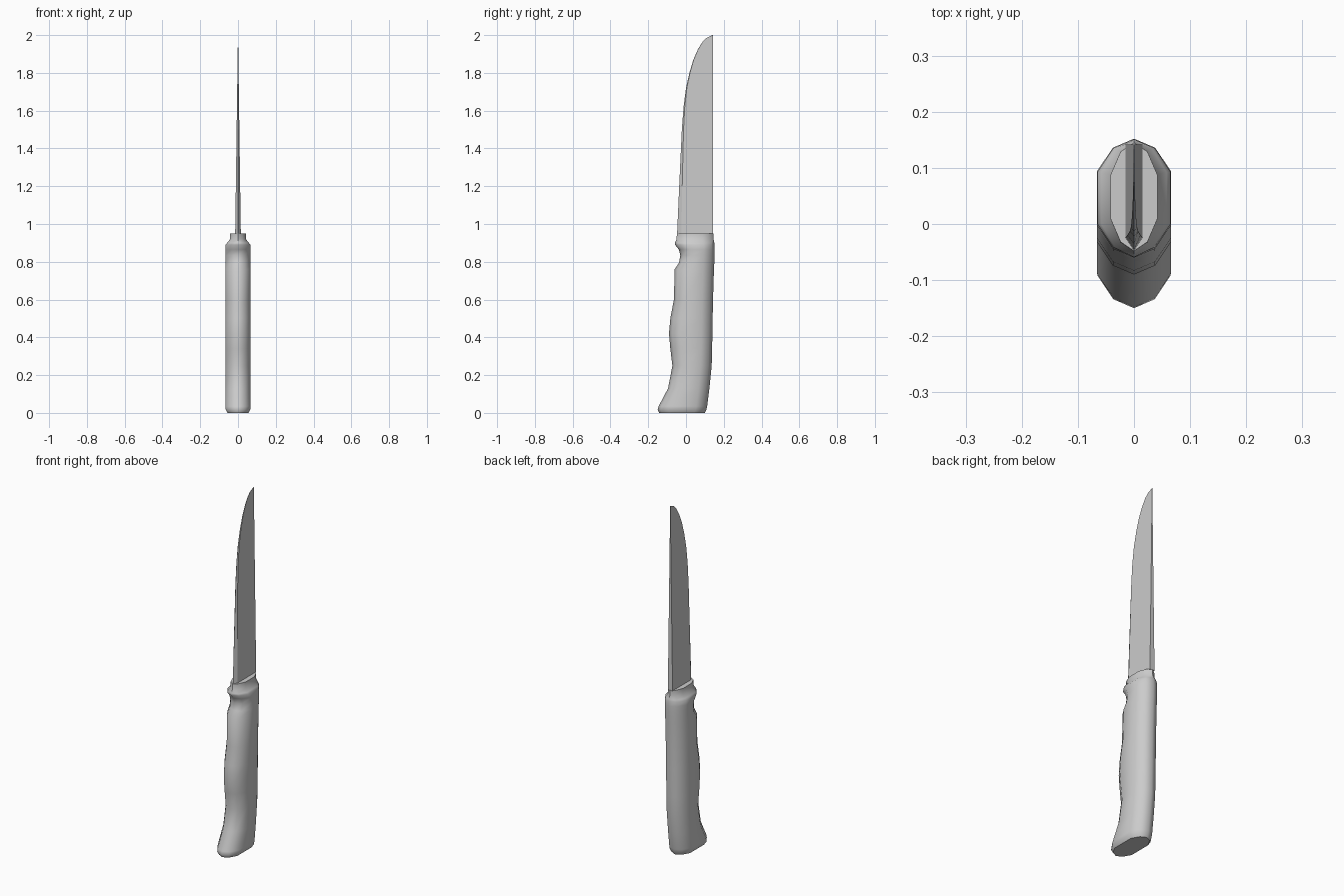
import bpy
import math


def loft(name, rings):
    """Skin a stack of equal-length closed rings and cap both ends."""
    n = len(rings[0])
    verts = [p for ring in rings for p in ring]
    faces = [(r * n + i, r * n + (i + 1) % n, (r + 1) * n + (i + 1) % n, (r + 1) * n + i)
             for r in range(len(rings) - 1) for i in range(n)]
    faces.append(tuple(reversed(range(n))))
    faces.append(tuple(range(len(verts) - n, len(verts))))
    mesh = bpy.data.meshes.new(name)
    mesh.from_pydata(verts, [], faces)
    mesh.validate()
    obj = bpy.data.objects.new(name, mesh)
    bpy.context.collection.objects.link(obj)
    return obj


def handle_ring(z, front, back, w):
    # ten-sided section: flat sides with pointed, rounded ends
    half = [(0, front), (0.57 * w, front + 0.016), (w, front + 0.058),
            (w, back - 0.058), (0.57 * w, back - 0.016), (0, back)]
    pts = half + [(-x, y) for x, y in half[-2:0:-1]]
    return [(x, y, z) for x, y in pts]


def blade_ring(z, edge):
    # sharp front edge, short bevel, square spine at the back
    t = (z - 0.95) / 1.05
    w = 0.0145 * (1 - t) + 0.0004
    bevel = edge + 0.022 * (1 - t) ** 1.3 + 0.0005
    return [(0, edge, z), (w, bevel, z), (w, 0.142, z), (-w, 0.142, z), (-w, bevel, z)]


# Handle: z, front y, back y, half width
handle = loft("handle", [handle_ring(*s) for s in (
    (0.0, -0.142, 0.100, 0.055),
    (0.017, -0.150, 0.108, 0.065),
    (0.035, -0.145, 0.112, 0.066),
    (0.13, -0.095, 0.124, 0.066),
    (0.25, -0.072, 0.136, 0.066),
    (0.34, -0.083, 0.138, 0.066),
    (0.42, -0.090, 0.140, 0.066),
    (0.50, -0.083, 0.141, 0.066),
    (0.60, -0.064, 0.143, 0.066),
    (0.76, -0.060, 0.148, 0.066),
    (0.795, -0.037, 0.150, 0.066),
    (0.835, -0.030, 0.151, 0.066),
    (0.865, -0.038, 0.152, 0.066),
    (0.89, -0.058, 0.151, 0.065),
    (0.90, -0.059, 0.150, 0.058),
    (0.92, -0.050, 0.146, 0.042),
    (0.951, -0.048, 0.145, 0.042))])
bpy.context.view_layer.objects.active = handle
handle.select_set(True)
bpy.ops.object.shade_smooth_by_angle(angle=math.radians(50))

# Blade: z, cutting edge y
loft("blade", [blade_ring(*s) for s in (
    (0.95, -0.047), (1.2, -0.036), (1.5, -0.022), (1.62, -0.013),
    (1.72, 0.0), (1.80, 0.018), (1.87, 0.039), (1.925, 0.063),
    (1.965, 0.088), (1.985, 0.108), (2.0, 0.1405))])
